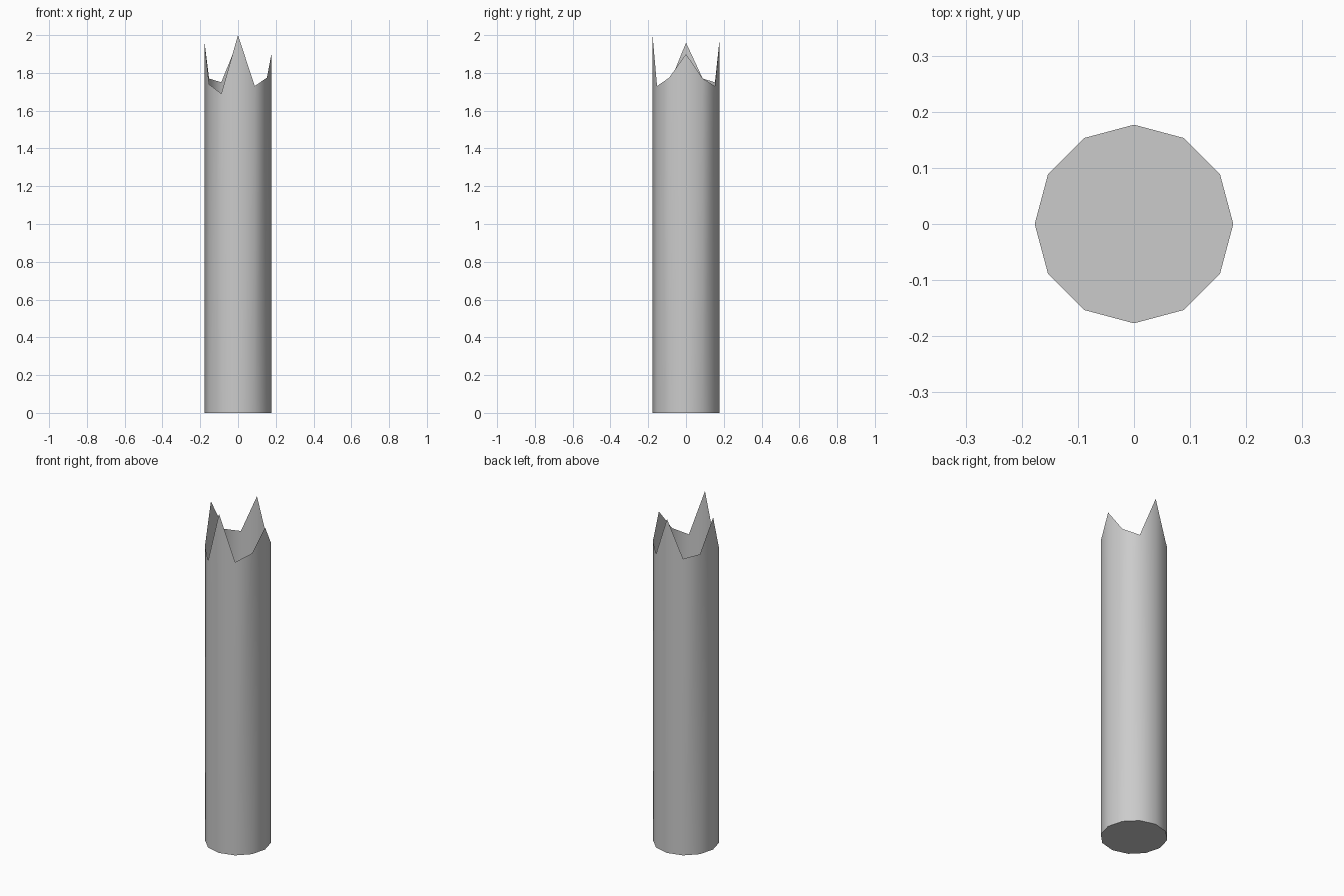
import bpy, bmesh, math

if "Cube" in bpy.data.objects:
    bpy.data.objects.remove(bpy.data.objects["Cube"])

RADIUS = 0.177
# Rim heights, counter-clockwise from +x in 30 degree steps
RIM = [1.90, 1.77, 1.73, 1.97, 1.75, 1.77, 1.96, 1.74, 1.69, 2.0, 1.73, 1.775]

# Hollow broken post: twelve-sided thin shell, closed base, splintered open top
bm = bmesh.new()
n = len(RIM)
bottom, top = [], []
for i, h in enumerate(RIM):
    a = 2 * math.pi * i / n
    x, y = RADIUS * math.cos(a), RADIUS * math.sin(a)
    bottom.append(bm.verts.new((x, y, 0)))
    top.append(bm.verts.new((x, y, h)))
for i in range(n):
    j = (i + 1) % n
    bm.faces.new((bottom[i], bottom[j], top[j], top[i]))
bm.faces.new(bottom[::-1])

mesh = bpy.data.meshes.new("broken_post")
bm.to_mesh(mesh)
bm.free()
post = bpy.data.objects.new("broken_post", mesh)
bpy.context.collection.objects.link(post)

# Smooth round the sides, sharp at the base
bpy.context.view_layer.objects.active = post
post.select_set(True)
bpy.ops.object.shade_smooth_by_angle(angle=math.radians(35))
